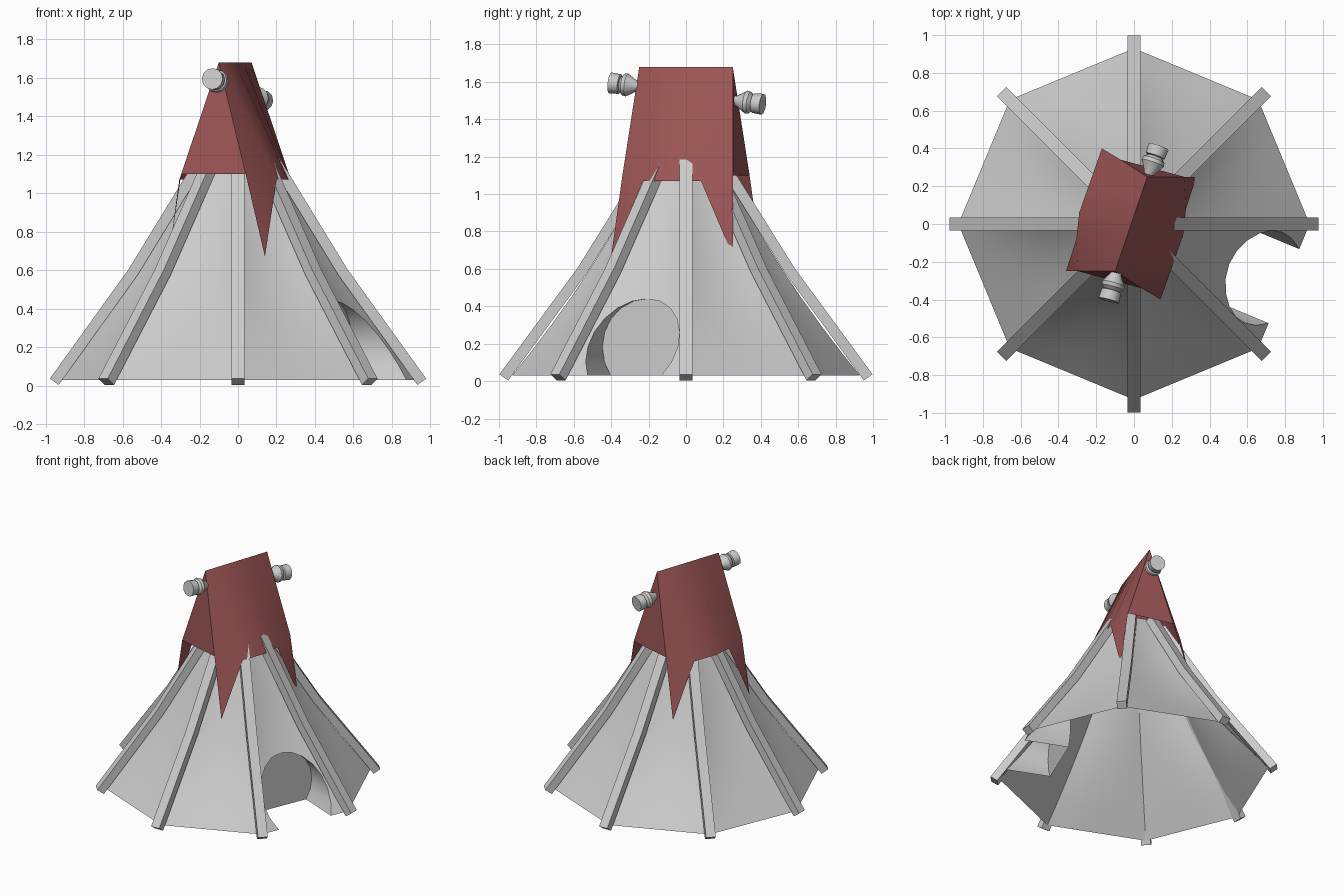
import bpy, bmesh
from math import cos, sin, pi, radians, sqrt, atan2
from mathutils import Vector

if "Cube" in bpy.data.objects:
    bpy.data.objects.remove(bpy.data.objects["Cube"])

SIDES = 8


def make(name, verts, faces, angle=30, mat=None):
    bm = bmesh.new()
    vs = [bm.verts.new(v) for v in verts]
    for f in faces:
        bm.faces.new([vs[i] for i in f])
    bmesh.ops.remove_doubles(bm, verts=bm.verts[:], dist=1e-5)
    bmesh.ops.recalc_face_normals(bm, faces=bm.faces[:])
    for f in bm.faces:
        f.smooth = True
    for e in bm.edges:
        e.smooth = len(e.link_faces) == 2 and e.calc_face_angle(0) < radians(angle)
    me = bpy.data.meshes.new(name)
    bm.to_mesh(me)
    bm.free()
    ob = bpy.data.objects.new(name, me)
    bpy.context.collection.objects.link(ob)
    if mat:
        me.materials.append(mat)
    return ob


# Canvas profile: (height, corner radius, inward sag of each panel)
PROFILE = [(.03, .93, 0), (.16, .826, .012), (.3, .72, .022), (.44, .62, .026),
           (.58, .525, .026), (.75, .42, .02), (.92, .32, .012), (1.08, .23, .005),
           (1.18, .17, 0)]
HALF = sin(pi / SIDES)


def canvas_at(z):
    for (z0, r0, s0), (z1, r1, s1) in zip(PROFILE, PROFILE[1:]):
        if z <= z1:
            t = (z - z0) / (z1 - z0)
            return r0 + (r1 - r0) * t, s0 + (s1 - s0) * t
    return PROFILE[-1][1:]


def panel_depth(z, lat):
    r, s = canvas_at(z)
    u = min(1, abs(lat) / (r * HALF))
    return r * cos(pi / SIDES) - s * (1 - u * u)


def out(angle, d, lat, z):
    return Vector((cos(angle) * d - sin(angle) * lat, sin(angle) * d + cos(angle) * lat, z))


def on_canvas(angle, lat, z):
    return out(angle, panel_depth(z, lat), lat, z)


# Canvas: eight sagging panels, one left open below for the door
SUB = 6
DOOR_PANEL, DOOR_ROWS = 7, 4
verts, faces = [], []
for k in range(SIDES):
    base = len(verts)
    ang = (k + .5) * 2 * pi / SIDES
    for z, r, s in PROFILE:
        for j in range(SUB + 1):
            verts.append(on_canvas(ang, (2 * j / SUB - 1) * r * HALF, z))
    for i in range(DOOR_ROWS if k == DOOR_PANEL else 0, len(PROFILE) - 1):
        for j in range(SUB):
            a = base + i * (SUB + 1) + j
            faces.append((a, a + 1, a + SUB + 2, a + SUB + 1))

# Canvas around the round door: rings from the panel border to the arch
DOOR = (DOOR_PANEL + .5) * 2 * pi / SIDES
DR, DZ, BACK = .26, .18, .54
side = [(r * HALF, z) for z, r, s in PROFILE[:DOOR_ROWS + 1]]
tx, tz = side[-1]
border = side + [(tx * (1 - 2 * j / SUB), tz) for j in range(1, SUB)]
border += [(-x, z) for x, z in reversed(side)]
m = len(border)
a0 = atan2(.03 - DZ, sqrt(DR ** 2 - (DZ - .03) ** 2))
arc = []
for i in range(m):
    a = a0 + (pi - 2 * a0) * i / (m - 1)
    arc.append((DR * cos(a), DZ + DR * sin(a)))
RINGS = 3
base = len(verts)
for q in range(RINGS + 1):
    t = q / RINGS
    for (bx, bz), (x, z) in zip(border, arc):
        verts.append(on_canvas(DOOR, bx + (x - bx) * t, bz + (z - bz) * t))
for q in range(RINGS):
    for i in range(m - 1):
        a = base + q * m + i
        faces.append((a, a + 1, a + m + 1, a + m))
used = sorted({i for f in faces for i in f})
remap = {v: i for i, v in enumerate(used)}
make("tent_canvas", [verts[i] for i in used],
     [tuple(remap[i] for i in f) for f in faces], 35)

# Door recess: curved wall running in to a flat back
verts = [on_canvas(DOOR, x, z) for x, z in arc] + [out(DOOR, BACK, x, z) for x, z in arc]
faces = [(i, i + 1, m + i + 1, m + i) for i in range(m - 1)]
faces.append(tuple(range(m, 2 * m)))
make("door_recess", verts, faces, 40)

# Tent poles: bent square beams on every corner
PATH = [(.955, .02), (.75, .305), (.545, .59), (.245, 1.08), (.19, 1.17)]
for k in range(SIDES):
    ang = k * 2 * pi / SIDES
    stretch = 1 + .02 * abs(sin(ang))
    verts, faces = [], []
    for i, (r, z) in enumerate(PATH):
        p, q = PATH[max(i - 1, 0)], PATH[min(i + 1, len(PATH) - 1)]
        t = Vector((q[0] - p[0], q[1] - p[1])).normalized()
        nr, nz = t.y, -t.x
        for w, h in ((-1, -1), (1, -1), (1, 1), (-1, 1)):
            verts.append(out(ang, (r + nr * h * .028) * stretch, w * .034, z + nz * h * .028))
    for i in range(len(PATH) - 1):
        for j in range(4):
            a, b = i * 4 + j, i * 4 + (j + 1) % 4
            faces.append((a, b, b + 4, a + 4))
    e = len(verts)
    faces += [(0, 1, 2, 3), (e - 4, e - 3, e - 2, e - 1)]
    make(f"tent_pole_{k + 1}", verts, faces, 30)

# Hood: folded cloth with four hanging points, both halves alike under a half turn
red = bpy.data.materials.new("red_cloth")
red.diffuse_color = (.33, .09, .09, 1)
red.use_nodes = True
red.node_tree.nodes["Principled BSDF"].inputs["Base Color"].default_value = red.diffuse_color
CX = -.015
r0, r1 = Vector((-.1, -.25, 1.68)), Vector((.07, .25, 1.68))
row = [(.04, -.34, 1.1), (.2, -.23, 1.07), (.26, -.06, 1.07), (.275, .08, 1.07), (.265, .25, 1.1)]
tips = [(.14, -.4, .67), (.33, .25, .67)]
half_v = [r0.lerp(r1, t) for t in (0, .25, .5, .75, 1)] + [Vector(p) for p in row + tips]
half_f = [(i, i + 1, i + 6, i + 5) for i in range(4)] + [(5, 6, 10), (8, 9, 11)]
H = len(half_v)
turned = [Vector((2 * CX - v.x, -v.y, v.z)) for v in half_v]
faces = half_f + [tuple(i + H for i in f) for f in half_f]
# gable triangles closing both ends
faces += [(0, 5, H + 9), (H, H + 5, 9)]
make("hood_cloth", half_v + turned, faces, 30, red)

# Turned pegs pinning the ridge ends
PEG = [(0, .003), (.1, .03), (.152, .062), (.172, .058), (.188, .04), (.192, .053), (.245, .056)]


def peg(name, tip, end):
    tip, end = Vector(tip), Vector(end)
    rot = (end - tip).to_track_quat('Z', 'Y')
    N, verts, faces = 12, [], []
    for s, r in PEG:
        for i in range(N):
            a = 2 * pi * i / N
            verts.append(tip + rot @ Vector((r * cos(a), r * sin(a), s)))
    for j in range(len(PEG) - 1):
        for i in range(N):
            a, b = j * N + i, j * N + (i + 1) % N
            faces.append((a, b, b + N, a + N))
    faces += [tuple(range(N)), tuple(range(len(verts) - N, len(verts)))]
    make(name, verts, faces, 35)


peg("front_peg", (-.07, -.17, 1.565), (-.135, -.41, 1.595))
peg("back_peg", (.05, .18, 1.51), (.13, .41, 1.48))
